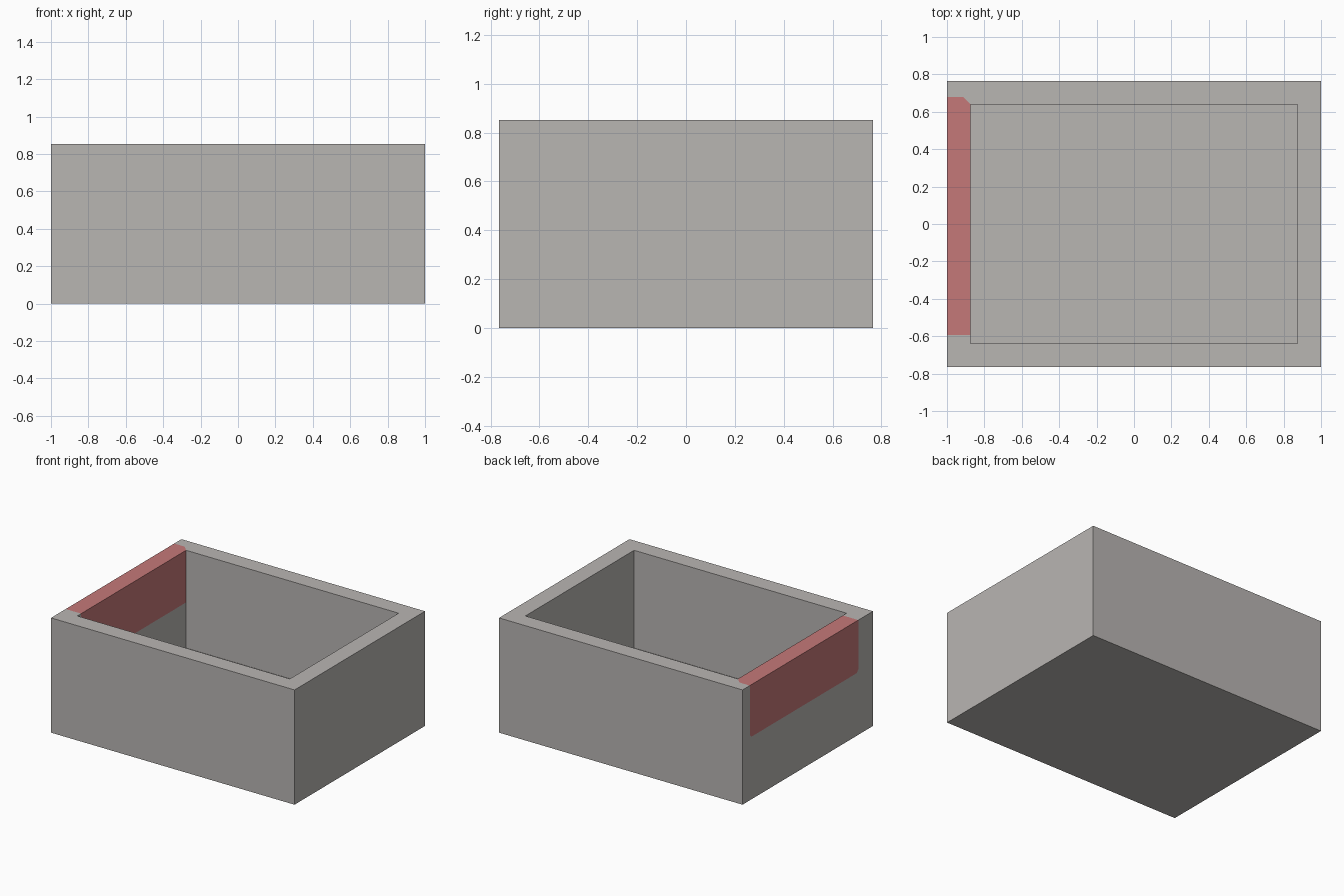
import bpy, bmesh
from mathutils import Vector

if "Cube" in bpy.data.objects:
    bpy.data.objects.remove(bpy.data.objects["Cube"])

HX, HY, H = 1.0, 0.765, 0.852       # outer half sizes and height
WALL = 0.127                        # wall and floor thickness
Y0, Y1, Z0, C = -0.593, 0.68, 0.465, 0.02   # painted patch limits and corner cut


def material(name, rgb):
    m = bpy.data.materials.new(name)
    m.diffuse_color = (*rgb, 1)
    m.use_nodes = True
    m.node_tree.nodes["Principled BSDF"].inputs["Base Color"].default_value = m.diffuse_color
    return m


# Open box: inset the top face, then push it down to the floor
bm = bmesh.new()
bmesh.ops.create_cube(bm, size=1)
for v in bm.verts:
    v.co = Vector((v.co.x * 2 * HX, v.co.y * 2 * HY, (v.co.z + 0.5) * H))
top = max(bm.faces, key=lambda f: f.calc_center_median().z)
bmesh.ops.inset_region(bm, faces=[top], thickness=WALL, use_even_offset=True)
ext = bmesh.ops.extrude_face_region(bm, geom=[top])
for v in [g for g in ext["geom"] if isinstance(g, bmesh.types.BMVert)]:
    v.co.z = WALL
if top.is_valid:
    bmesh.ops.delete(bm, geom=[top], context="FACES_ONLY")
bmesh.ops.recalc_face_normals(bm, faces=bm.faces)

# Cut the outline of the red patch into the left wall only
cuts = [((0, Y0, 0), (0, -1, 0)), ((0, Y1, 0), (0, 1, 0)), ((0, 0, Z0), (0, 0, -1)),
        ((0, Y0 + C, Z0), (0, -1, -1)), ((0, Y1 - C, Z0), (0, 1, -1))]
for co, no in cuts:
    faces = [f for f in bm.faces if f.calc_center_median().x < -HX + WALL + 0.001]
    geom = faces + list({e for f in faces for e in f.edges}) + list({v for f in faces for v in f.verts})
    bmesh.ops.bisect_plane(bm, geom=geom, dist=1e-5, plane_co=co, plane_no=no)

# Paint faces that lie inside every cut
for f in bm.faces:
    c = f.calc_center_median()
    if c.x < -HX + WALL + 0.001 and all((c - Vector(p)).dot(Vector(n)) < 0 for p, n in cuts):
        f.material_index = 1

mesh = bpy.data.meshes.new("open_box")
bm.to_mesh(mesh)
bm.free()
mesh.materials.append(material("warm grey", (0.485, 0.465, 0.45)))
mesh.materials.append(material("dusty red", (0.56, 0.19, 0.19)))
bpy.context.collection.objects.link(bpy.data.objects.new("open_box", mesh))
